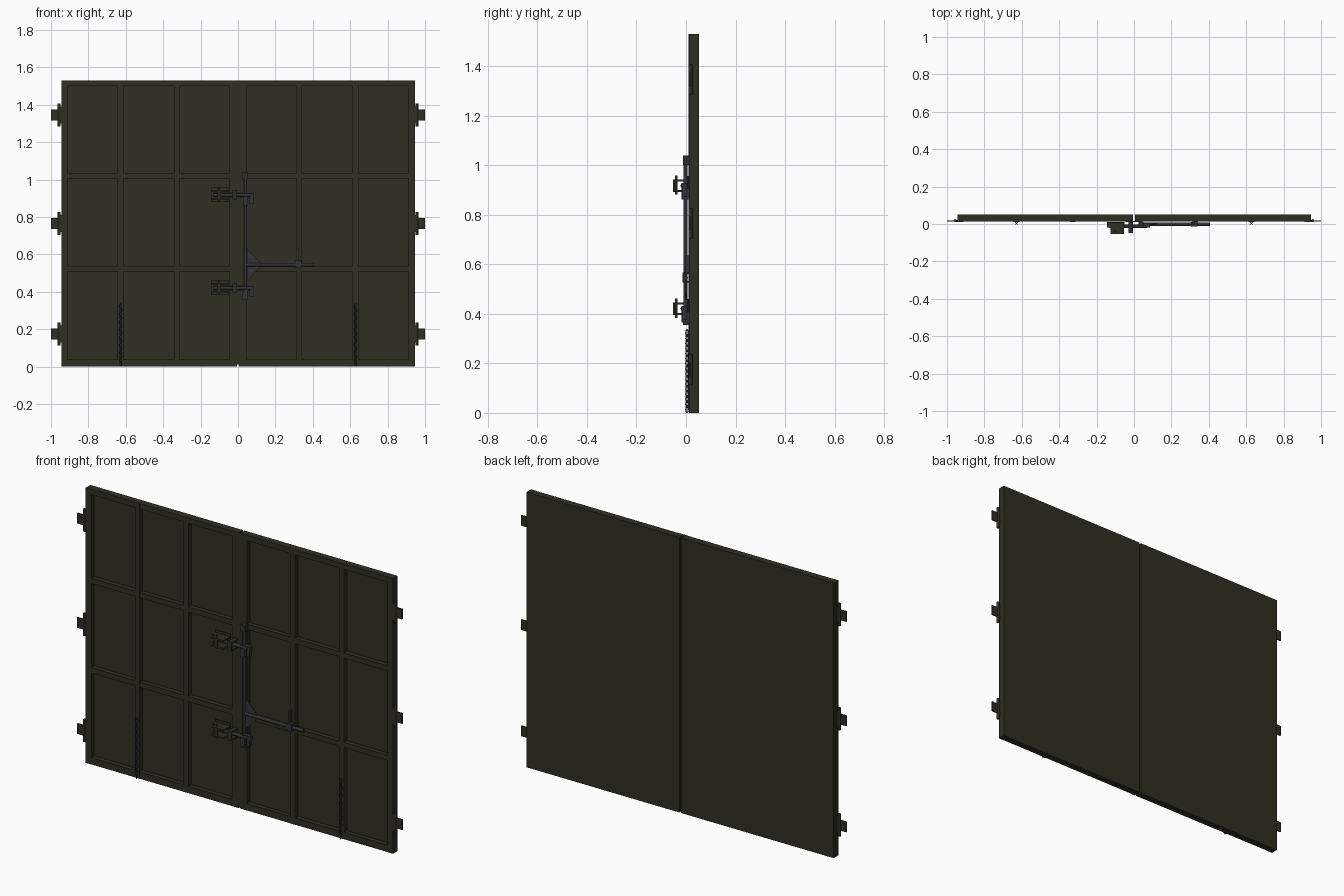
import bpy, bmesh, math
from mathutils import Matrix, Vector

cube = bpy.data.objects.get("Cube")
if cube:
    bpy.data.objects.remove(cube, do_unlink=True)


def material(name, rgb):
    m = bpy.data.materials.new(name)
    m.use_nodes = True
    m.diffuse_color = (*rgb, 1)
    m.node_tree.nodes["Principled BSDF"].inputs["Base Color"].default_value = (*rgb, 1)
    return m


olive = material("olive paint", (0.028, 0.028, 0.016))
steel = material("dark steel", (0.033, 0.032, 0.038))


class Part:
    """Collects boxes, rods and plates into one named object."""

    def __init__(self, name, mat):
        self.name, self.mat, self.bm = name, mat, bmesh.new()

    def box(self, x0, x1, y0, y1, z0, z1):
        mid = Vector((x0 + x1, y0 + y1, z0 + z1)) / 2
        size = Matrix.Diagonal((abs(x1 - x0), y1 - y0, z1 - z0, 1))
        bmesh.ops.create_cube(self.bm, size=1, matrix=Matrix.Translation(mid) @ size)

    def rod(self, a, b, r, sides=12):
        a, b = Vector(a), Vector(b)
        turn = (b - a).to_track_quat("Z", "Y").to_matrix().to_4x4()
        bmesh.ops.create_cone(self.bm, cap_ends=True, segments=sides, radius1=r, radius2=r,
                              depth=(b - a).length, matrix=Matrix.Translation((a + b) / 2) @ turn)

    def plate(self, outline, y0, y1):
        face = self.bm.faces.new([self.bm.verts.new((x, y0, z)) for x, z in outline])
        new = bmesh.ops.extrude_face_region(self.bm, geom=[face])["geom"]
        bmesh.ops.translate(self.bm, vec=(0, y1 - y0, 0),
                            verts=[v for v in new if isinstance(v, bmesh.types.BMVert)])

    def finish(self, smooth=False):
        bmesh.ops.recalc_face_normals(self.bm, faces=self.bm.faces)
        mesh = bpy.data.meshes.new(self.name)
        self.bm.to_mesh(mesh)
        self.bm.free()
        obj = bpy.data.objects.new(self.name, mesh)
        mesh.materials.append(self.mat)
        bpy.context.collection.objects.link(obj)
        if smooth:
            bpy.ops.object.select_all(action="DESELECT")
            obj.select_set(True)
            bpy.context.view_layer.objects.active = obj
            bpy.ops.object.shade_smooth_by_angle(angle=math.radians(40))
        return obj


HEIGHT, HALF = 1.53, 0.945
FRONT, BACK = 0.012, 0.052

# Door leaves: thin sheet behind a grid of stiles and rails
for side, label in ((1, "left"), (-1, "right")):
    leaf = Part(label + "_door_leaf", olive)
    leaf.box(side * 0.005, side * HALF, 0.038, BACK, 0, HEIGHT)
    for x0, x1 in ((0.005, 0.046), (0.313, 0.343), (0.613, 0.643), (0.911, HALF)):
        leaf.box(side * x0, side * x1, FRONT, BACK - 0.004, 0, HEIGHT)
    for z0, z1 in ((0, 0.038), (0.508, 0.538), (1.006, 1.036), (1.5, HEIGHT)):
        leaf.box(side * 0.005, side * HALF, FRONT + 0.001, BACK - 0.004, z0, z1)
    leaf.finish()

    # Side hinges: knuckle barrel, door pad and wall leaf
    hinges = Part(label + "_hinges", olive)
    for z in (0.175, 0.765, 1.345):
        hinges.rod((side * 0.956, 0.018, z - 0.062), (side * 0.956, 0.018, z + 0.062), 0.008)
        hinges.box(side * 0.935, side * 0.956, 0.012, 0.022, z - 0.045, z + 0.045)
        hinges.box(side * 0.956, side, 0.014, 0.02, z - 0.029, z + 0.029)
    hinges.finish(True)

    # Hanging chain of alternating links on the outer stile
    chain = Part(label + "_chain", steel)
    for i in range(16):
        spin = math.radians(45 if i % 2 else -45)
        ring = []
        for k in range(8):
            a = math.tau * k / 8
            local = Vector((0.007 * math.cos(a), 0, 0.014 * math.sin(a)))
            local.rotate(Matrix.Rotation(spin, 3, "Z"))
            ring.append(local + Vector((side * 0.628, 0.004, 0.015 + i * 0.0205)))
        for k in range(8):
            chain.rod(ring[k], ring[(k + 1) % 8], 0.0025, 5)
    chain.finish(True)

# Strip covering the seam between the leaves
strip = Part("seam_cover", olive)
strip.box(-0.03, 0.03, FRONT - 0.001, FRONT + 0.005, 0.012, HEIGHT)
strip.finish()

# Upright locking rod with guides at its ends
rod = Part("locking_rod", steel)
rod.rod((0.04, -0.002, 0.36), (0.04, -0.002, 1.03), 0.008)
rod.finish(True)
guides = Part("rod_guides", olive)
for z in (0.375, 1.02):
    guides.box(0.025, 0.052, -0.012, FRONT, z - 0.02, z + 0.02)
guides.finish()

# Upper and lower latch sets
for z, label in ((0.42, "lower"), (0.917, "upper")):
    keeper = Part(label + "_keeper", olive)
    for dz in (-0.025, 0.018):
        keeper.box(-0.145, -0.05, -0.02, FRONT, z + dz, z + dz + 0.008)
        keeper.box(-0.125, -0.053, -0.053, -0.02, z + dz, z + dz + 0.008)
        keeper.box(-0.03, -0.006, -0.048, FRONT, z + dz, z + dz + 0.008)
    keeper.box(-0.11, -0.09, -0.053, -0.046, z - 0.025, z + 0.026)
    keeper.box(-0.03, -0.006, -0.048, -0.042, z - 0.025, z + 0.026)
    keeper.box(-0.145, -0.05, 0.006, FRONT, z - 0.036, z + 0.04)
    keeper.finish()

    bolt = Part(label + "_bolt", steel)
    bolt.rod((-0.13, -0.012, z), (0.07, -0.012, z), 0.01)
    bolt.rod((-0.1, -0.04, z - 0.036), (-0.1, -0.04, z + 0.042), 0.005)
    bolt.box(0.03, 0.085, -0.018, 0.004, z - 0.012, z + 0.012)
    bolt.box(0.062, 0.082, -0.014, 0.004, z - 0.045, z)
    bolt.box(0.028, 0.052, -0.018, FRONT, z - 0.055, z - 0.012)
    bolt.finish(True)

# Lever handle with its triangular gusset
handle = Part("lever_handle", steel)
handle.plate(((0.045, 0.455), (0.13, 0.545), (0.045, 0.635)), -0.003, 0.003)
handle.rod((0.04, -0.001, 0.545), (0.405, -0.001, 0.545), 0.009)
handle.finish(True)

# Catch that holds the lever
catch = Part("handle_catch", steel)
catch.box(0.305, 0.34, -0.014, -0.008, 0.528, 0.566)
for z in (0.526, 0.56):
    catch.box(0.305, 0.34, -0.014, FRONT, z, z + 0.007)
catch.box(0.314, 0.324, -0.004, FRONT, 0.56, 0.635)
catch.finish()
